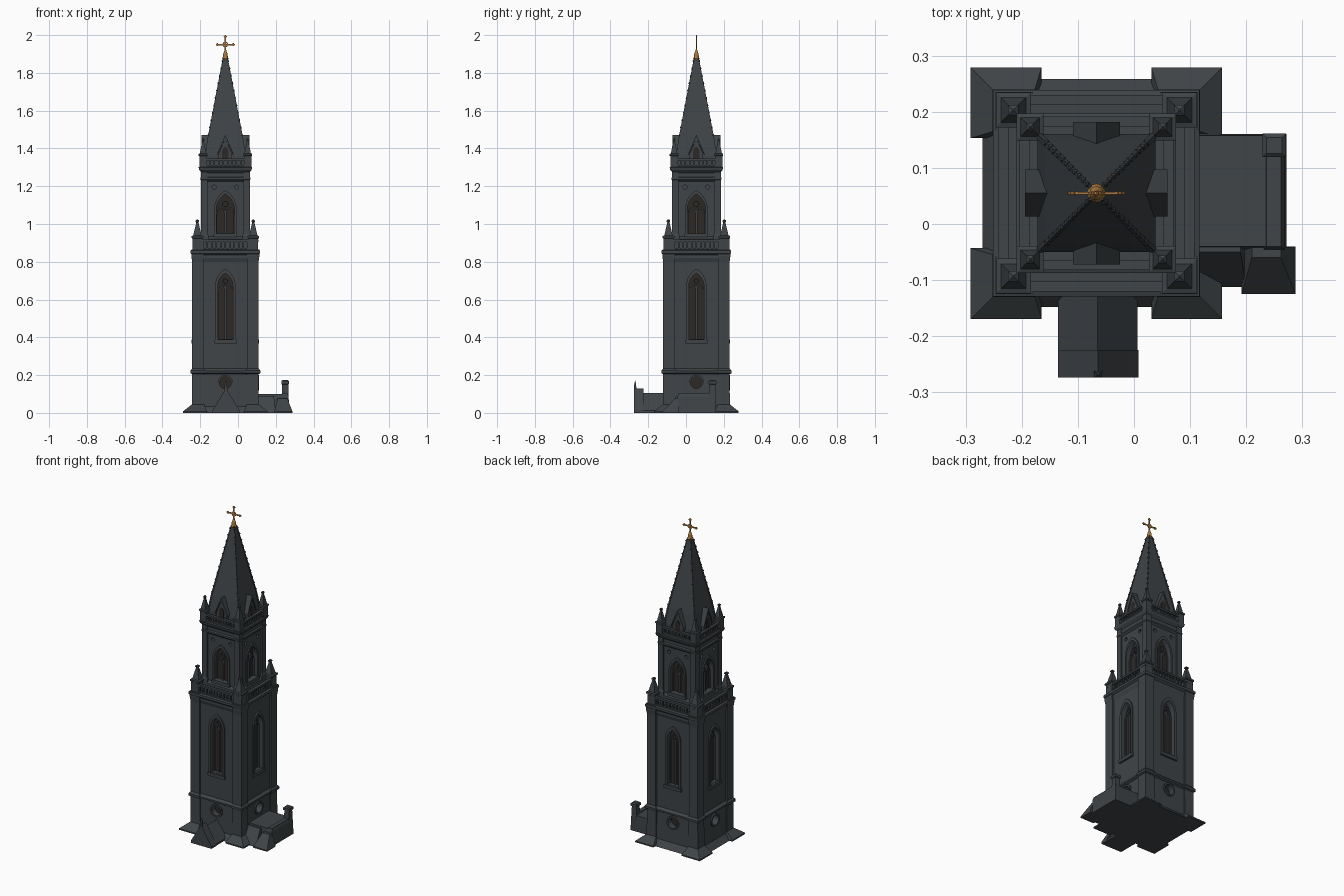
import bpy, bmesh, math
from mathutils import Matrix, Vector

if "Cube" in bpy.data.objects:
    bpy.data.objects.remove(bpy.data.objects["Cube"])

CENTRE = Matrix.Translation((-0.067, 0.055, 0))   # tower axis


def material(name, rgb):
    m = bpy.data.materials.new(name)
    m.diffuse_color = (*rgb, 1)
    m.use_nodes = True
    m.node_tree.nodes["Principled BSDF"].inputs["Base Color"].default_value = m.diffuse_color
    return m


STONE = material("slate_stone", (0.050, 0.058, 0.064))
DARK = material("dark_window", (0.026, 0.022, 0.019))
GOLD = material("gilded_metal", (0.40, 0.19, 0.05))


def make(name, bm, mat, turns=4, base=CENTRE):
    """Turn the part around the tower axis and store it as an object."""
    bmesh.ops.recalc_face_normals(bm, faces=bm.faces)
    src = bm.faces[:] + bm.edges[:] + bm.verts[:]
    for k in range(1, turns):
        new = bmesh.ops.duplicate(bm, geom=src)["geom"]
        vs = [v for v in new if isinstance(v, bmesh.types.BMVert)]
        bmesh.ops.rotate(bm, verts=vs, cent=(0, 0, 0), matrix=Matrix.Rotation(k * math.pi / 2, 3, 'Z'))
    bm.transform(base)
    me = bpy.data.meshes.new(name)
    bm.to_mesh(me)
    bm.free()
    me.materials.append(mat)
    ob = bpy.data.objects.new(name, me)
    bpy.context.collection.objects.link(ob)
    return ob


def skin(bm, rings, closed=True):
    rows = [[bm.verts.new(p) for p in r] for r in rings]
    n = len(rows[0])
    for a, b in zip(rows, rows[1:]):
        for i in range(n):
            j = (i + 1) % n
            bm.faces.new((a[i], a[j], b[j], b[i]))
    if closed:
        bm.faces.new(rows[0])
        bm.faces.new(rows[-1])
    return rows


def loft(bm, levels):
    """Rectangles (z, x0, x1, y0, y1) joined upward."""
    skin(bm, [[(a, c, z), (b, c, z), (b, d, z), (a, d, z)] for z, a, b, c, d in levels])


def box(bm, x0, x1, y0, y1, z0, z1):
    loft(bm, [(z0, x0, x1, y0, y1), (z1, x0, x1, y0, y1)])


def stack(bm, prof, cx=0, cy=0):
    """Square section profile of (z, half width)."""
    loft(bm, [(z, cx - h, cx + h, cy - h, cy + h) for z, h in prof])


def prism(bm, pts, y0, y1):
    skin(bm, [[(x, y, z) for x, z in pts] for y in (y0, y1)])


def frame(bm, outer, inner, y0, y1):
    loops = [(outer, y0), (outer, y1), (inner, y1), (inner, y0), (outer, y0)]
    skin(bm, [[(x, y, z) for x, z in pts] for pts, y in loops], False)
    bmesh.ops.remove_doubles(bm, verts=bm.verts, dist=1e-6)


def arch(w, z0, zs, cx=0, n=7):
    """Pointed arch outline."""
    arc = [(-w + 2 * w * math.cos(t), zs + 2 * w * math.sin(t))
           for t in [i * math.pi / 3 / n for i in range(n + 1)]]
    pts = [(-w, z0), (w, z0)] + arc + [(-x, z) for x, z in reversed(arc[:-1])]
    return [(cx + x, z) for x, z in pts]


def circle(r, zc, cx=0, n=20):
    return [(cx + r * math.cos(2 * math.pi * i / n), zc + r * math.sin(2 * math.pi * i / n)) for i in range(n)]


def recess(ob, outlines, y0, y1):
    bm = bmesh.new()
    for o in outlines:
        prism(bm, o, y0, y1)
    cutter = make("window_cutter", bm, DARK)
    cutter.hide_render = True
    mod = ob.modifiers.new("recess", 'BOOLEAN')
    mod.operation, mod.solver, mod.object = 'DIFFERENCE', 'EXACT', cutter
    bpy.context.view_layer.update()
    me = bpy.data.meshes.new_from_object(ob.evaluated_get(bpy.context.evaluated_depsgraph_get()))
    ob.modifiers.clear()
    ob.data = me
    bpy.data.objects.remove(cutter)


# Main shaft with skirt, string course and upper cornice
bm = bmesh.new()
stack(bm, [(0, .203), (.035, .172), (.205, .168), (.212, .18), (.222, .18), (.235, .165),
           (.80, .165), (.82, .172), (.835, .172), (.845, .184), (.86, .184), (.865, .17)])
shaft = make("main_shaft", bm, STONE, 1)
recess(shaft, [arch(.04, .39, .67), circle(.032, .16)], -.25, -.135)

# Corner buttresses
bm = bmesh.new()
loft(bm, [(z, a, b, a, b) for z, a, b in [
    (0, .098, .224), (.008, .098, .224), (.045, .112, .177), (.205, .112, .176), (.21, .108, .185),
    (.224, .108, .185), (.236, .115, .176), (.80, .115, .176), (.83, .113, .18), (.865, .113, .18)]])
make("corner_buttresses", bm, STONE)

# Belfry stage
bm = bmesh.new()
stack(bm, [(.86, .134), (.92, .134), (.935, .122), (1.225, .122), (1.235, .132), (1.245, .132), (1.25, .124),
           (1.27, .124), (1.285, .138), (1.30, .142), (1.305, .13)])
belfry = make("belfry", bm, STONE, 1)
recess(belfry, [arch(.048, .95, 1.075)] + [circle(.011, 1.195, s) for s in (-.06, .06)], -.2, -.095)
bm = bmesh.new()
loft(bm, [(z, a, b, a, b) for z, a, b in [(.86, .09, .134), (.94, .09, .134), (.95, .095, .13),
                                          (1.28, .095, .13), (1.30, .09, .138)]])
make("belfry_pilasters", bm, STONE)

# Window glass and louvres
bm = bmesh.new()
prism(bm, arch(.04, .39, .67), -.139, -.135)
prism(bm, circle(.032, .16), -.139, -.135)
prism(bm, arch(.048, .95, 1.075), -.099, -.095)
make("window_panes", bm, DARK)

# Window surrounds and sills
bm = bmesh.new()
frame(bm, arch(.054, .385, .67), arch(.04, .385, .67), -.173, -.155)
box(bm, -.058, .058, -.178, -.155, .368, .388)
frame(bm, circle(.041, .16), circle(.031, .16), -.177, -.16)
frame(bm, arch(.060, .948, 1.075), arch(.048, .948, 1.075), -.130, -.115)
box(bm, -.062, .062, -.134, -.115, .93, .95)
make("window_surrounds", bm, STONE)

# Tracery: mullion, twin lancets and a small rose
bm = bmesh.new()
for w, z0, zs, y in ((.04, .39, .66, -.148), (.048, .95, 1.06, -.108)):
    box(bm, -.004, .004, y, y + .01, z0, zs + .02)
    for s in (-1, 1):
        c = s * w / 2
        frame(bm, arch(w / 2, z0, zs - .01, c), arch(w / 2 - .005, z0, zs - .01, c), y, y + .009)
    frame(bm, circle(w * .36, zs + w * .95), circle(w * .36 - .005, zs + w * .95), y, y + .009)
make("window_tracery", bm, STONE)

# Balustrades of both galleries
bm = bmesh.new()
for h, z0, z1, n in ((.172, .862, .917, 13), (.134, 1.303, 1.348, 10)):
    box(bm, -h, h, -h, -h + .014, z0, z0 + .010)
    box(bm, -h, h, -h - .003, -h + .015, z1 - .011, z1)
    for i in range(n):
        x = -h + .03 + (2 * h - .06) * i / (n - 1)
        box(bm, x - .004, x + .004, -h + .002, -h + .011, z0 + .008, z1 - .008)
make("balustrades", bm, STONE)

# Corner pinnacles on both galleries
bm = bmesh.new()
for c, z, h, top in ((.148, .86, .026, 1.025), (.118, 1.30, .02, 1.455)):
    t = top - z
    stack(bm, [(z, h), (z + t * .38, h), (z + t * .40, h * 1.2), (z + t * .46, h * 1.2), (z + t * .48, h * .85),
               (z + t * .9, h * .22), (z + t * .92, h * .36), (z + t * .96, h * .36), (top, h * .06)], c, c)
make("pinnacles", bm, STONE)

# Spire with corner ribs
bm = bmesh.new()
stack(bm, [(1.30, .105), (1.36, .105), (1.45, .092), (1.88, .011)])
make("spire", bm, STONE, 1)
bm = bmesh.new()
loft(bm, [(1.36, .099, .108, .099, .108), (1.45, .086, .095, .086, .095), (1.88, .008, .013, .008, .013)])
for i in range(11):    # crockets on the ribs
    t = (i + .5) / 11
    c = .093 + (.012 - .093) * t
    stack(bm, [(1.445 + .43 * t, .001), (1.452 + .43 * t, .0045), (1.459 + .43 * t, .001)], c, c)
make("spire_ribs", bm, STONE)

# Gabled dormers at the foot of the spire
bm = bmesh.new()
prism(bm, [(-.036, 1.30), (.036, 1.30), (.036, 1.37), (0, 1.455), (-.036, 1.37)], -.122, -.07)
for s in (-1, 1):
    prism(bm, [(s * .042, 1.362), (s * .042, 1.376), (0, 1.472), (0, 1.455)], -.127, -.075)
make("spire_dormers", bm, STONE)
bm = bmesh.new()
prism(bm, arch(.017, 1.345, 1.38), -.125, -.12)
make("dormer_openings", bm, DARK)

# Gilded finial and cross
bm = bmesh.new()
skin(bm, [[(r * math.cos(a * math.pi / 6), r * math.sin(a * math.pi / 6), z) for a in range(12)]
          for z, r in [(1.865, .012), (1.875, .017), (1.885, .013), (1.90, .012), (1.915, .006), (1.925, .004)]])
box(bm, -.004, .004, -.002, .002, 1.92, 1.992)
box(bm, -.044, .044, -.002, .002, 1.946, 1.954)
frame(bm, circle(.015, 1.95), circle(.009, 1.95), -.002, .002)
for x, z in ((-.042, 1.95), (.042, 1.95), (0, 1.992)):
    for dx, dz in ((0, .004), (-.005, 0), (.005, 0), (0, -.004)):
        prism(bm, circle(.0042, z + dz, x + dx, 8), -.0025, .0025)
make("cross_finial", bm, GOLD, 1)

WORLD = Matrix.Identity(4)
# Front porch with thicker gable wall
bm = bmesh.new()
prism(bm, [(-.135, 0), (.006, 0), (.006, .012), (-.065, .105), (-.135, .012)], -.225, -.10)
prism(bm, [(-.135, 0), (.008, 0), (.008, .014), (-.064, .130), (-.135, .014)], -.274, -.225)
loft(bm, [(.115, -.072, -.056, -.274, -.262), (.15, -.070, -.058, -.274, -.264), (.172, -.066, -.062, -.270, -.268)])
make("front_porch", bm, STONE, 1, WORLD)

# Side annex with parapet and chimney post
bm = bmesh.new()
loft(bm, [(0, .08, .271, -.045, .16), (.04, .08, .268, -.045, .16), (.10, .08, .235, -.04, .158)])
loft(bm, [(0, .232, .272, -.045, .16), (.085, .232, .268, -.045, .16), (.105, .236, .262, -.04, .158)])
loft(bm, [(.06, .232, .268, .122, .158), (.15, .234, .266, .124, .156), (.153, .229, .271, .119, .161),
          (.168, .229, .271, .119, .161), (.174, .236, .264, .126, .154)])
make("side_annex", bm, STONE, 1, WORLD)

# Sloping plinth beside the annex
bm = bmesh.new()
loft(bm, [(0, .10, .20, -.112, -.03), (.09, .10, .19, -.05, -.03)])
loft(bm, [(0, .192, .288, -.125, -.04), (.008, .192, .288, -.125, -.04), (.075, .21, .262, -.06, -.042)])
make("annex_plinth", bm, STONE, 1, WORLD)
